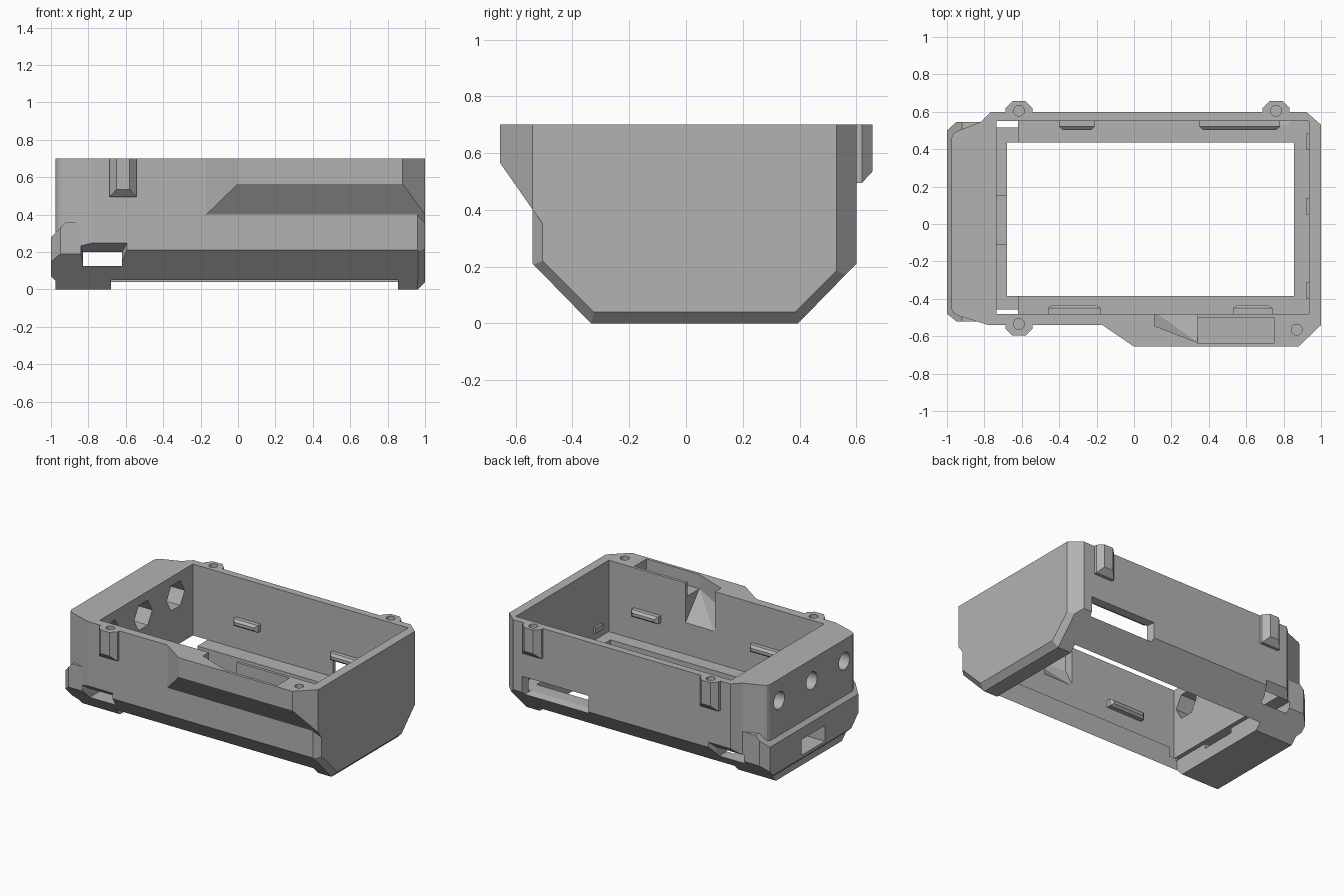
import bpy, bmesh, math
from mathutils import Vector, Matrix

if "Cube" in bpy.data.objects:
    bpy.data.objects.remove(bpy.data.objects["Cube"])

grey = bpy.data.materials.new("light_grey_plastic")
grey.diffuse_color = (0.45, 0.45, 0.45, 1)
grey.use_nodes = True
grey.node_tree.nodes["Principled BSDF"].inputs["Base Color"].default_value = grey.diffuse_color


def finish(bm, name):
    bmesh.ops.recalc_face_normals(bm, faces=bm.faces[:])
    me = bpy.data.meshes.new(name)
    bm.to_mesh(me)
    bm.free()
    me.materials.append(grey)
    ob = bpy.data.objects.new(name, me)
    bpy.context.collection.objects.link(ob)
    return ob


def prism(name, axis, pts, a, b, planes=()):
    """Extrude a profile along an axis, then slice off corners (point, normal)."""
    bm = bmesh.new()
    place = (lambda p: (a, p[0], p[1])) if axis == 'x' else (lambda p: (p[0], p[1], a))
    face = bm.faces.new([bm.verts.new(place(p)) for p in pts])
    ext = bmesh.ops.extrude_face_region(bm, geom=[face])
    move = Vector((b - a, 0, 0)) if axis == 'x' else Vector((0, 0, b - a))
    bmesh.ops.translate(bm, vec=move, verts=[g for g in ext['geom'] if isinstance(g, bmesh.types.BMVert)])
    for co, no in planes:
        cut = bmesh.ops.bisect_plane(bm, geom=bm.verts[:] + bm.edges[:] + bm.faces[:], dist=1e-5,
                                     plane_co=co, plane_no=Vector(no).normalized(), clear_outer=True)
        edges = [e for e in bm.edges if e.is_boundary]
        if edges:
            bmesh.ops.holes_fill(bm, edges=edges, sides=0)
    return finish(bm, name)


def hull(name, pts):
    bm = bmesh.new()
    for p in pts:
        bm.verts.new(p)
    bmesh.ops.convex_hull(bm, input=bm.verts[:])
    bmesh.ops.dissolve_limit(bm, angle_limit=0.01, verts=bm.verts[:], edges=bm.edges[:])
    return finish(bm, name)


def box(name, x0, x1, y0, y1, z0, z1):
    return hull(name, [(x, y, z) for x in (x0, x1) for y in (y0, y1) for z in (z0, z1)])


def rod(name, sides, r, start, length, axis):
    bm = bmesh.new()
    bmesh.ops.create_cone(bm, cap_ends=True, segments=sides, radius1=r, radius2=r, depth=length)
    bmesh.ops.translate(bm, vec=(0, 0, length / 2), verts=bm.verts[:])
    if axis == 'x':
        bmesh.ops.rotate(bm, matrix=Matrix.Rotation(math.pi / 2, 3, 'Y'), verts=bm.verts[:])
    bmesh.ops.translate(bm, vec=start, verts=bm.verts[:])
    return finish(bm, name)


def boolean(target, tool, op):
    m = target.modifiers.new("bool", 'BOOLEAN')
    m.operation, m.solver, m.object = op, 'EXACT', tool
    bpy.context.view_layer.update()
    me = bpy.data.meshes.new_from_object(target.evaluated_get(bpy.context.evaluated_depsgraph_get()))
    target.modifiers.clear()
    target.data = me
    bpy.data.objects.remove(tool)


# Main shell: end profile with bottom chamfers, trimmed by the plan outline
section = [(-.54, .7), (-.54, .21), (-.335, 0), (.395, 0), (.6, .21), (.6, .7)]
right_trim = [((.96, 0, 0), (1, 0, -1)),
              ((.96, -.335, 0), (1.25, -1, -1)),
              ((.96, .395, 0), (1.25, 1, -1))]
case = prism("enclosure_case", 'x', section, -1.1, 1, right_trim)
plan = [(-.975, -.455), (-.965, -.475), (-.94, -.49), (-.78, -.54), (.96, -.54), (1, -.505), (1.1, -.4),
        (1.1, .44), (1, .53), (.92, .6), (.9, .7), (-.665, .7), (-.82, .545), (-.95, .495),
        (-.967, .482), (-.975, .46)]
boolean(case, prism("plan_trim", 'z', plan, -.1, .8), 'INTERSECT')

# Left lower bumper flange
flange = prism("flange", 'z', [(-1, -.48), (-.95, -.52), (-.75, -.52), (-.75, .545), (-.95, .545), (-1, .5)],
               0, .36, [((-1, 0, .07), (-1, 0, -1)), ((-1, 0, .28), (-1, 0, 1))])
boolean(flange, prism("section_trim", 'x', section, -1.2, 1.2), 'INTERSECT')
boolean(case, flange, 'UNION')

# Front bulge with sloping underside
boolean(case, hull("bulge", [(-.17, -.5, .7), (1, -.5, .7), (-.17, -.54, .7), (1, -.54, .7),
                             (0, -.655, .7), (.88, -.655, .7), (0, -.655, .565), (.88, -.655, .565),
                             (-.17, -.54, .4), (1, -.54, .4), (-.17, -.5, .345), (1, -.5, .345)]), 'UNION')

# Screw bosses on the long walls
for x, wall, s in ((-.615, .6, 1), (.76, .6, 1), (-.615, -.54, -1)):
    pts = []
    for z, out, w in ((.7, .057, .035), (.535, .057, .035), (.495, .02, .065)):
        pts += [(x - w, wall + s * out, z), (x + w, wall + s * out, z)]
    for z in (.7, .495):
        pts += [(x + d, wall + s * o, z) for d in (-.072, .072) for o in (-.03, .02)]
    boolean(case, hull("boss", pts), 'UNION')

# Inner cavity and bottom opening
boolean(case, box("cavity", -.735, .935, -.48, .55, .2, 1), 'DIFFERENCE')
boolean(case, box("floor_opening", -.68, .855, -.385, .435, -.5, .5), 'DIFFERENCE')

# Cross slot near the left end, flared at both outer walls
boolean(case, box("cross_slot", -.83, -.62, -1, 1, .125, .2), 'DIFFERENCE')
for outer, inner in ((-.56, -.48), (.62, .55)):
    boolean(case, hull("slot_flare", [(x, outer, z) for x in (-.85, -.585) for z in (.125, .265)] +
                       [(x, inner, z) for x in (-.83, -.62) for z in (.125, .2)]), 'DIFFERENCE')

# Connector slot in the left end
boolean(case, box("connector_slot", -1.1, -.65, -.11, .15, .09, .2), 'DIFFERENCE')

# Three round ports with hexagonal nut recesses behind
for y in (.36, 0, -.36):
    boolean(case, rod("port", 24, .06, (-1.1, y, .55), .5, 'x'), 'DIFFERENCE')
    boolean(case, rod("nut_recess", 6, .1, (-.9, y, .55), .25, 'x'), 'DIFFERENCE')

# Back window, flared
boolean(case, hull("back_window", [(x, .53, z) for x in (.36, .83) for z in (.2, .31)] +
                   [(x, .62, z) for x in (.33, .86) for z in (.18, .325)]), 'DIFFERENCE')

# Pocket in the bulge and its sloped chute into the cavity
boolean(case, box("pocket", .34, .75, -.635, -.5, .6, 1), 'DIFFERENCE')
boolean(case, hull("chute", [(x, -.47, z) for x in (.11, .34) for z in (.41, 1)] +
                   [(x, -.545, z) for x in (.11, .34) for z in (.56, 1)] +
                   [(.34, -.633, .6), (.34, -.633, 1)]), 'DIFFERENCE')

# Screw holes
for x, y in ((-.615, .605), (.76, .605), (-.615, -.535), (.87, -.565)):
    boolean(case, rod("screw_hole", 20, .029, (x, y, .55), .3, 'z'), 'DIFFERENCE')

# Board clips along the long walls
for i, (x0, x1, wall, s, z) in enumerate(((-.46, -.18, -.48, 1, .37), (.53, .74, -.48, 1, .37),
                                          (-.4, -.21, .55, -1, .37), (.35, .78, .55, -1, .33))):
    pts = [(x, wall + s * o, h) for x in (x0, x1) for o in (-.01, .03) for h in (z, z + .05)]
    pts += [(x, wall + s * .047, h) for x in (x0 + .02, x1 - .02) for h in (z + .015, z + .035)]
    hull("board_clip_%d" % i, pts)

# Small tabs on the right wall
for i, y in enumerate((.44, .095, -.355)):
    box("right_tab_%d" % i, .92, .94, y - .045, y + .045, .25, .29)
